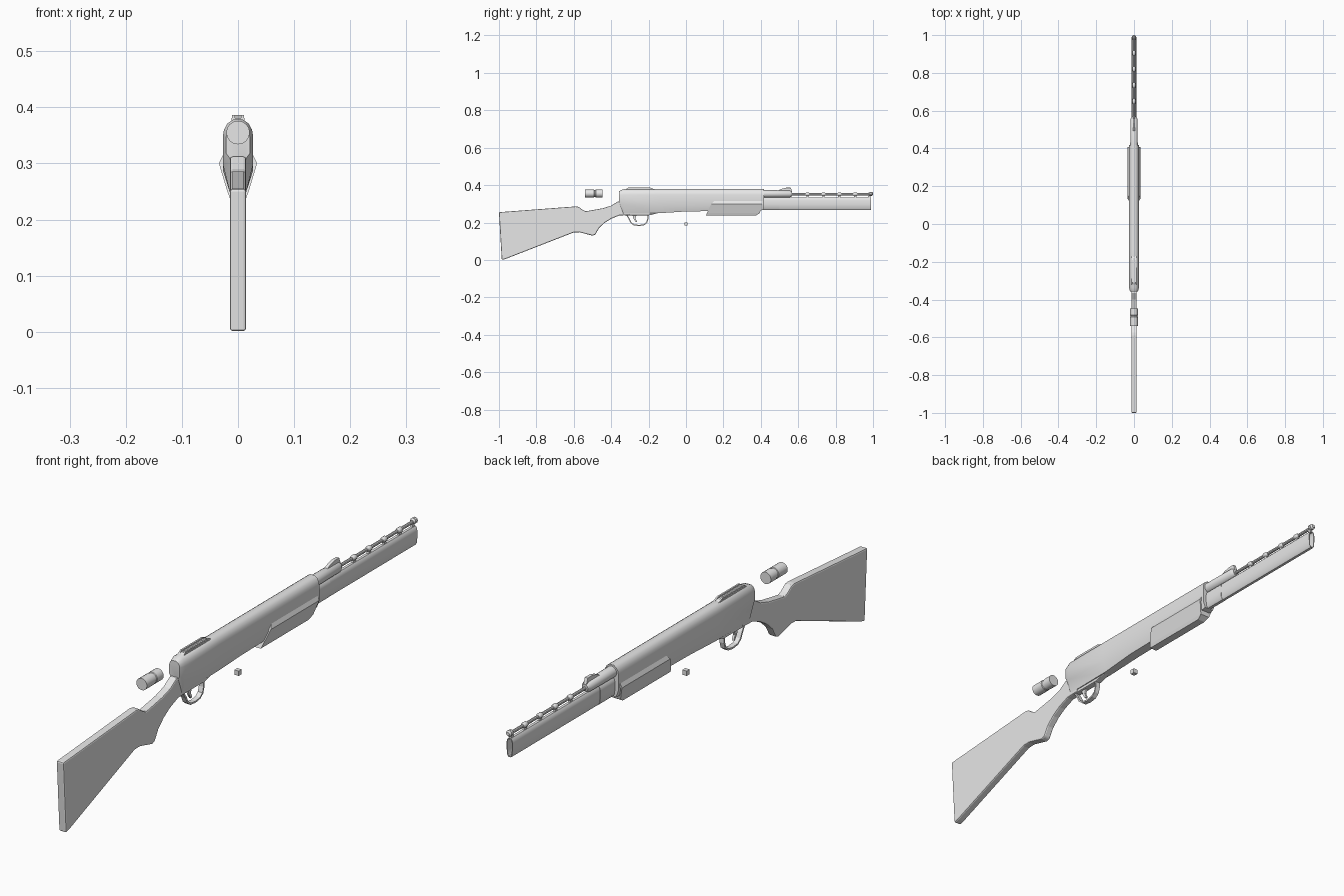
import bpy, bmesh, math
from mathutils import Vector

cube = bpy.data.objects.get("Cube")
if cube:
    bpy.data.objects.remove(cube, do_unlink=True)

grey = bpy.data.materials.new("plain grey")
grey.use_nodes = True
grey.diffuse_color = (0.8, 0.8, 0.8, 1)
grey.node_tree.nodes["Principled BSDF"].inputs["Base Color"].default_value = (0.8, 0.8, 0.8, 1)


def finish(name, bm, bevel=0, smooth=False):
    bmesh.ops.recalc_face_normals(bm, faces=bm.faces)
    mesh = bpy.data.meshes.new(name)
    bm.to_mesh(mesh)
    bm.free()
    mesh.materials.append(grey)
    obj = bpy.data.objects.new(name, mesh)
    bpy.context.collection.objects.link(obj)
    if bevel:
        mod = obj.modifiers.new("Bevel", "BEVEL")
        mod.width, mod.segments = bevel, 2
        mod.limit_method, mod.angle_limit = "ANGLE", math.radians(40)
    if smooth:
        bpy.ops.object.select_all(action="DESELECT")
        obj.select_set(True)
        bpy.context.view_layer.objects.active = obj
        bpy.ops.object.shade_smooth_by_angle(angle=math.radians(35))
    return obj


def loft(name, rings, bevel=0, smooth=False, bore=0):
    """Skin a list of equal-length rings and cap both ends."""
    bm = bmesh.new()
    rows = [[bm.verts.new(p) for p in ring] for ring in rings]
    n = len(rows[0])
    for a, b in zip(rows, rows[1:]):
        for i in range(n):
            bm.faces.new((a[i], a[(i + 1) % n], b[(i + 1) % n], b[i]))
    bm.faces.new(rows[0])
    end = bm.faces.new(rows[-1])
    if bore:
        bmesh.ops.recalc_face_normals(bm, faces=bm.faces)
        bmesh.ops.inset_region(bm, faces=[end], thickness=0.003)
        bmesh.ops.inset_region(bm, faces=[end], thickness=0.0001, depth=-bore)
    return finish(name, bm, bevel, smooth)


def section(y, half):
    """Mirror a top-to-bottom half outline of (x, z) into a ring."""
    return [(x, y, z) for x, z in half] + [(-x, y, z) for x, z in reversed(half)]


def plate(name, outline, half_width, bevel=0):
    """Side outline of (y, z) points given a thickness across x."""
    return loft(name, [[(x, y, z) for y, z in outline] for x in (-half_width, half_width)], bevel)


def turned(name, z, stations, sides=16):
    """Round part along y from (y, radius) stations."""
    angles = [2 * math.pi * i / sides for i in range(sides)]
    return loft(name, [[(r * math.cos(a), y, z + r * math.sin(a)) for a in angles]
                       for y, r in stations], smooth=True)


# Stock with grip and neck
plate("stock", [(-1.0, 0.255), (-0.985, 0.0), (-0.965, 0.005), (-0.6, 0.147), (-0.57, 0.148),
                (-0.5, 0.13), (-0.485, 0.135), (-0.465, 0.17), (-0.435, 0.198), (-0.4, 0.22),
                (-0.355, 0.238), (-0.3, 0.24), (-0.3, 0.31), (-0.365, 0.312), (-0.4, 0.29),
                (-0.445, 0.276), (-0.535, 0.26), (-0.55, 0.266), (-0.575, 0.284), (-0.59, 0.286)],
      0.0145, 0.005)


# Receiver
def receiver_half(crease, bottom, low=0.0145):
    return [(0.009, 0.378), (0.019, 0.371), (0.025, 0.36), (0.027, 0.348),
            (0.027, crease), (low, bottom)]


rear = [(0.008, 0.368), (0.014, 0.364), (0.019, 0.356), (0.021, 0.348), (0.021, 0.318), (0.012, 0.305)]
loft("receiver", [section(-0.357, rear),
                  section(-0.335, receiver_half(0.298, 0.248)),
                  section(-0.14, receiver_half(0.288, 0.25)),
                  section(0.0, receiver_half(0.29, 0.259, 0.018)),
                  section(0.4, receiver_half(0.292, 0.265, 0.018)),
                  section(0.418, receiver_half(0.292, 0.268, 0.018))], smooth=True)
plate("receiver_floor", [(-0.34, 0.25), (-0.33, 0.238), (-0.2, 0.238), (-0.15, 0.25)], 0.012, 0.003)

# Rear sight rails on a low base
plate("rear_sight_base", [(-0.335, 0.37), (-0.315, 0.381), (-0.18, 0.381), (-0.16, 0.37)], 0.012)
for side in (-1, 1):
    rail = plate("rear_sight_rail", [(-0.325, 0.375), (-0.31, 0.386), (-0.19, 0.386), (-0.165, 0.376)], 0.003)
    rail.location.x = side * 0.008

# Sliding fore-end, flaring outwards to its rim
loft("fore_end", [[(-x, a, z), (x, a, z), (x, b, z), (-x, b, z)] for x, a, b, z in
                  [(0.0145, 0.107, 0.375, 0.238), (0.019, 0.112, 0.395, 0.25),
                   (0.034, 0.135, 0.408, 0.3), (0.027, 0.15, 0.408, 0.314)]])

# Deep barrel with a hollow muzzle
barrel = [(0.005, 0.335), (0.01, 0.329), (0.012, 0.318), (0.012, 0.298), (0.01, 0.276), (0.005, 0.268)]
loft("barrel", [section(y, barrel) for y in (0.41, 0.99)], smooth=True, bore=0.06)
loft("barrel_collar", [section(y, [(x * 1.15, z) for x, z in barrel]) for y in (0.41, 0.5)], smooth=True)

# Upper sleeve and its sight block
turned("upper_sleeve", 0.353, [(0.41, 0.02), (0.555, 0.019), (0.568, 0.012)])
plate("front_sight_block", [(0.48, 0.365), (0.51, 0.38), (0.535, 0.386), (0.56, 0.386), (0.568, 0.365)],
      0.006, 0.001)

# Rib rod with collars and posts
turned("rib_rod", 0.351, [(0.55, 0.006), (0.985, 0.006)], 10)
collars = (0.65, 0.735, 0.82, 0.905)
for y in collars:
    turned("rib_collar", 0.351, [(y - 0.012, 0.006), (y - 0.007, 0.0095),
                                 (y + 0.007, 0.0095), (y + 0.012, 0.006)], 10)
for y in collars + (0.98,):
    plate("rib_post", [(y - 0.008, 0.332), (y + 0.008, 0.332), (y + 0.004, 0.35), (y - 0.004, 0.35)], 0.004)
turned("bead_sight", 0.353, [(0.976, 0.006), (0.982, 0.011), (0.994, 0.011), (1.0, 0.006)], 10)

# Trigger guard strap and trigger
bm = bmesh.new()
path = [(-0.318, 0.242), (-0.303, 0.218), (-0.295, 0.2), (-0.278, 0.187), (-0.25, 0.184),
        (-0.225, 0.188), (-0.21, 0.2), (-0.204, 0.22), (-0.204, 0.242)]
edge = [[bm.verts.new((x, y, z)) for y, z in path] for x in (-0.009, 0.009)]
for i in range(len(path) - 1):
    bm.faces.new((edge[0][i], edge[0][i + 1], edge[1][i + 1], edge[1][i]))
guard = finish("trigger_guard", bm)
strap = guard.modifiers.new("Thickness", "SOLIDIFY")
strap.thickness, strap.offset = 0.006, 0
plate("trigger", [(-0.287, 0.242), (-0.264, 0.242), (-0.27, 0.222), (-0.262, 0.204),
                  (-0.269, 0.202), (-0.281, 0.22)], 0.004)

# Loose cartridge with a waist groove
turned("cartridge", 0.355, [(-0.541, 0.021), (-0.492, 0.021), (-0.49, 0.019),
                            (-0.484, 0.019), (-0.482, 0.021), (-0.447, 0.021)])

# Small loose block below
bm = bmesh.new()
bmesh.ops.create_cube(bm, size=0.017)
bmesh.ops.translate(bm, verts=bm.verts, vec=Vector((0, 0, 0.192)))
finish("loose_block", bm)
